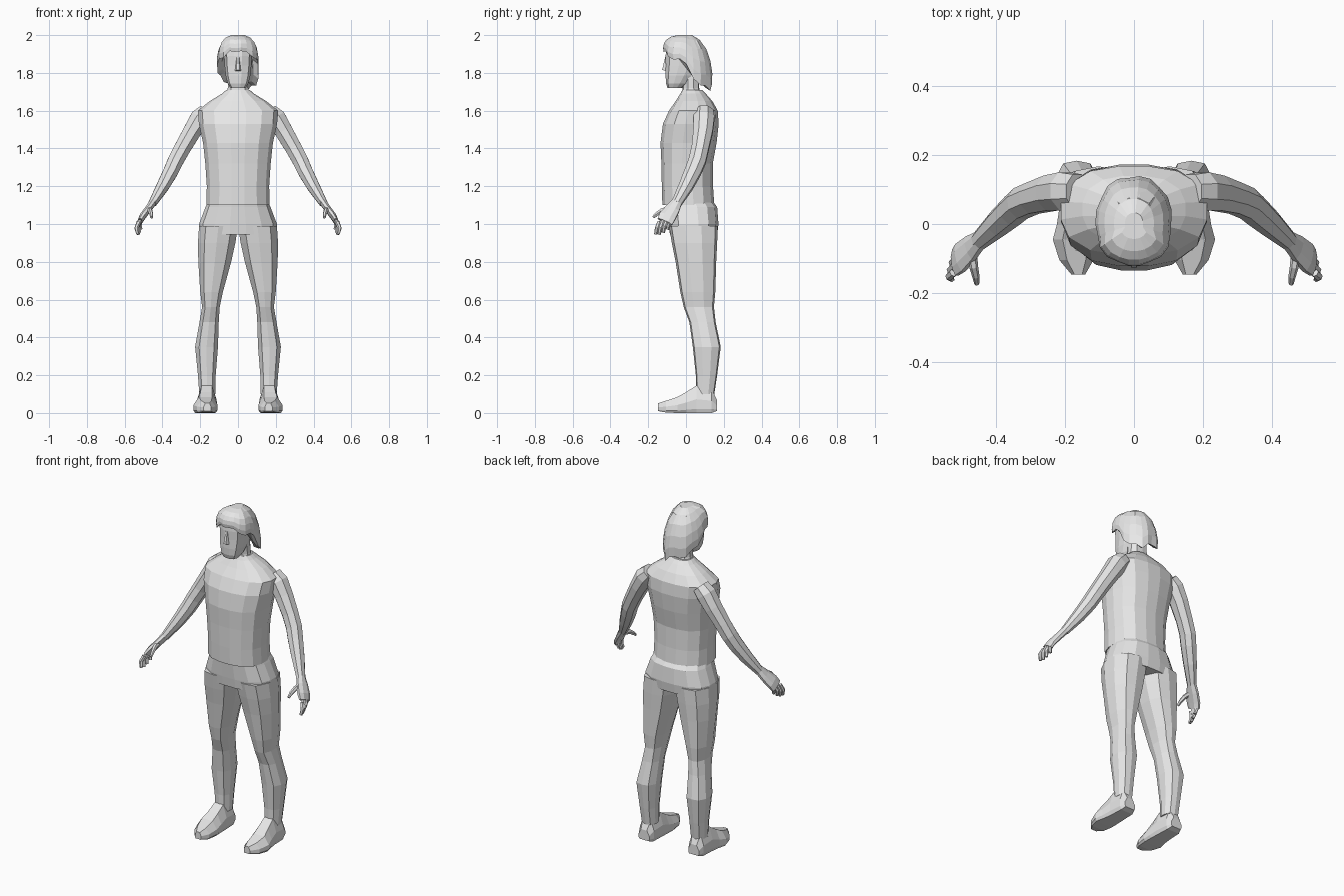
import bpy, bmesh, math
from mathutils import Vector

grey = bpy.data.materials.new("plain grey")
grey.diffuse_color = (0.8, 0.8, 0.8, 1)


def loft(name, rings, mirror=False):
    """Skin a list of equal-length point rings, capped at both ends."""
    bm = bmesh.new()
    vs = [[bm.verts.new(p) for p in r] for r in rings]
    n = len(vs[0])
    for a, b in zip(vs, vs[1:]):
        for i in range(n):
            j = (i + 1) % n
            bm.faces.new((a[i], a[j], b[j], b[i]))
    bm.faces.new(vs[0][::-1])
    bm.faces.new(vs[-1])
    bmesh.ops.recalc_face_normals(bm, faces=bm.faces)
    me = bpy.data.meshes.new(name)
    bm.to_mesh(me)
    bm.free()
    me.materials.append(grey)
    ob = bpy.data.objects.new(name, me)
    bpy.context.collection.objects.link(ob)
    if mirror:
        ob.modifiers.new("Mirror", 'MIRROR')
    return ob


def oval(z, x0, x1, y0, y1, n=12, p=2.5):
    """Horizontal rounded-box ring between the given limits."""
    pts = []
    for i in range(n):
        a = 2 * math.pi * (i + 0.5) / n
        c, s = math.cos(a), math.sin(a)
        k = (abs(c) ** p + abs(s) ** p) ** (-1 / p)
        k /= math.cos(math.pi / n)
        x = max(-1, min(1, c * k))
        y = max(-1, min(1, s * k))
        pts.append(((x0 + x1) / 2 + x * (x1 - x0) / 2,
                    (y0 + y1) / 2 + y * (y1 - y0) / 2, z))
    return pts


def body(name, rows, n=12, p=2.5):
    return loft(name, [oval(z, -w, w, f, b, n, p) for z, w, f, b in rows])


def limb(name, rows, wide, n=8):
    """Tube along (x, y, z, half width, half thickness) rows, mirrored."""
    pts = [Vector(r[:3]) for r in rows]
    rings = []
    for i, r in enumerate(rows):
        t = (pts[min(i + 1, len(pts) - 1)] - pts[max(i - 1, 0)]).normalized()
        u = Vector(wide)
        u = (u - t * u.dot(t)).normalized()
        v = t.cross(u)
        angles = [2 * math.pi * (k + 0.5) / n for k in range(n)]
        rings.append([pts[i] + u * (r[3] * 1.07 * math.cos(a))
                      + v * (r[4] * 1.07 * math.sin(a)) for a in angles])
    return loft(name, rings, mirror=True)


# Shirt
body("shirt", [
    (1.10, .168, -.125, .150), (1.20, .165, -.128, .143),
    (1.32, .173, -.130, .142), (1.43, .185, -.135, .162),
    (1.53, .207, -.122, .173), (1.60, .213, -.090, .168),
    (1.65, .150, -.055, .140), (1.69, .085, -.030, .105),
    (1.71, .062, -.020, .085)], n=16, p=2.4)

# Trousers
body("trouser_seat", [
    (1.13, .155, -.105, .135), (1.09, .172, -.100, .165),
    (1.00, .206, -.092, .172), (.945, .207, -.085, .165)], n=16)
loft("trouser_leg", [oval(*r, n=10, p=2.4) for r in [
    (.99, .000, .206, -.090, .168), (.90, .014, .212, -.075, .165),
    (.80, .036, .210, -.055, .160), (.64, .080, .200, -.030, .155),
    (.56, .097, .190, -.012, .148), (.48, .102, .204, .018, .157),
    (.35, .106, .227, .036, .184), (.20, .118, .212, .052, .165),
    (.10, .120, .205, .055, .150)]], mirror=True)

# Shoes: stations along y with inner x, outer x, sole and top heights
section = [(-.85, 0), (.85, 0), (1, .15), (1, .5), (.55, 1), (-.55, 1), (-1, .5), (-1, .15)]
shoe = []
for y, xi, xo, low, top in [
        (.163, .130, .200, .01, .07), (.135, .118, .212, 0, .13),
        (.055, .114, .216, 0, .145), (.000, .111, .224, 0, .11),
        (-.045, .109, .236, 0, .085), (-.105, .118, .217, .002, .065),
        (-.147, .142, .182, .01, .052)]:
    shoe.append([((xi + xo) / 2 + u * (xo - xi) / 2, y, low + v * (top - low))
                 for u, v in section])
loft("shoe", shoe, mirror=True)

# Arms
limb("arm", [
    (.165, .095, 1.595, .050, .045), (.200, .095, 1.560, .056, .054),
    (.243, .090, 1.490, .052, .048), (.295, .075, 1.400, .046, .044),
    (.330, .060, 1.335, .046, .042), (.355, .038, 1.280, .044, .040),
    (.398, .000, 1.200, .038, .034), (.452, -.050, 1.110, .027, .022)],
    wide=(0, 1, 0))

# Hands with four bent fingers and a thumb
across = Vector((.25, -1, -.3)).normalized()
limb("palm", [
    (.447, -.045, 1.120, .026, .020), (.475, -.070, 1.080, .038, .018),
    (.505, -.098, 1.040, .045, .017), (.520, -.112, 1.012, .042, .013)],
    wide=across)
for i, length in enumerate((.8, .95, 1.0, .9)):
    root = Vector((.517, -.110, 1.020)) + across * (i - 1.5) * .022
    rows = []
    for step, r in [((0, 0, 0), .0115), ((.014, -.014, -.036), .011),
                    ((.006, -.022, -.072), .008)]:
        rows.append((*(root + Vector(step) * length), r, r))
    limb("finger", rows, wide=across, n=6)
limb("thumb", [
    (.472, -.080, 1.080, .015, .014), (.466, -.125, 1.072, .013, .012),
    (.460, -.152, 1.055, .011, .010), (.457, -.174, 1.035, .007, .007)],
    wide=(0, 0, 1), n=6)

# Neck, head and nose
body("neck", [(1.66, .068, -.025, .085), (1.72, .054, -.018, .070),
              (1.80, .052, -.020, .070)], n=10)
body("head", [
    (1.720, .040, -.098, -.020), (1.745, .055, -.106, .010),
    (1.785, .065, -.108, .045), (1.840, .071, -.107, .085),
    (1.890, .074, -.108, .100), (1.930, .074, -.104, .100),
    (1.970, .055, -.080, .075)], n=12, p=2.8)
loft("nose", [
    [(-.019, -.100, 1.808), (.019, -.100, 1.808), (.008, -.126, 1.816), (-.008, -.126, 1.816)],
    [(-.010, -.100, 1.885), (.010, -.100, 1.885), (.005, -.110, 1.885), (-.005, -.110, 1.885)]])

# Hair: dome whose lower edge drops from fringe to nape
edge = [(-.13, 1.925), (-.105, 1.885), (-.015, 1.850), (.07, 1.775), (.15, 1.73)]


def hem(x, y):
    z = edge[-1][1]
    for (y0, z0), (y1, z1) in zip(edge, edge[1:]):
        if y0 <= y <= y1:
            z = z0 + (z1 - z0) * (y - y0) / (y1 - y0)
            break
    return z - (.035 if x > .03 and y > 0 else 0)


hair = []
N = 22
for t, grow, lift in [(.015, 1, 0), (.10, 1, 0), (.28, 1, 0), (.52, 1, 0),
                      (.78, 1, 0), (1, .97, 0), (1, .74, .02)]:
    ring = []
    for k in range(N):
        a = 2 * math.pi * k / N
        c, s = math.cos(a), math.sin(a)
        f = (abs(c) ** 2.3 + abs(s) ** 2.3) ** (-1 / 2.3)
        X, Y = .114 * c * f, (.142 if s > 0 else .122) * s * f
        p = 2.3 if s > -.3 else 3.0
        r = (1 - (1 - t) ** p) ** (1 / p) * grow
        # uneven locks towards the lower edge
        r *= 1 - (.05 * t if k % 3 == 0 else 0)
        zb = hem(X, Y) + (.012 if k % 3 == 0 else 0)
        ring.append((X * r, Y * r, 2.0 - (2.0 - zb) * t + lift + (.004 * t if k % 2 else 0)))
    hair.append(ring)
top = max(p[2] for p in hair[0])
hair[0] = [(x, y, 2.0) for x, y, z in hair[0]]
loft("hair", hair)
